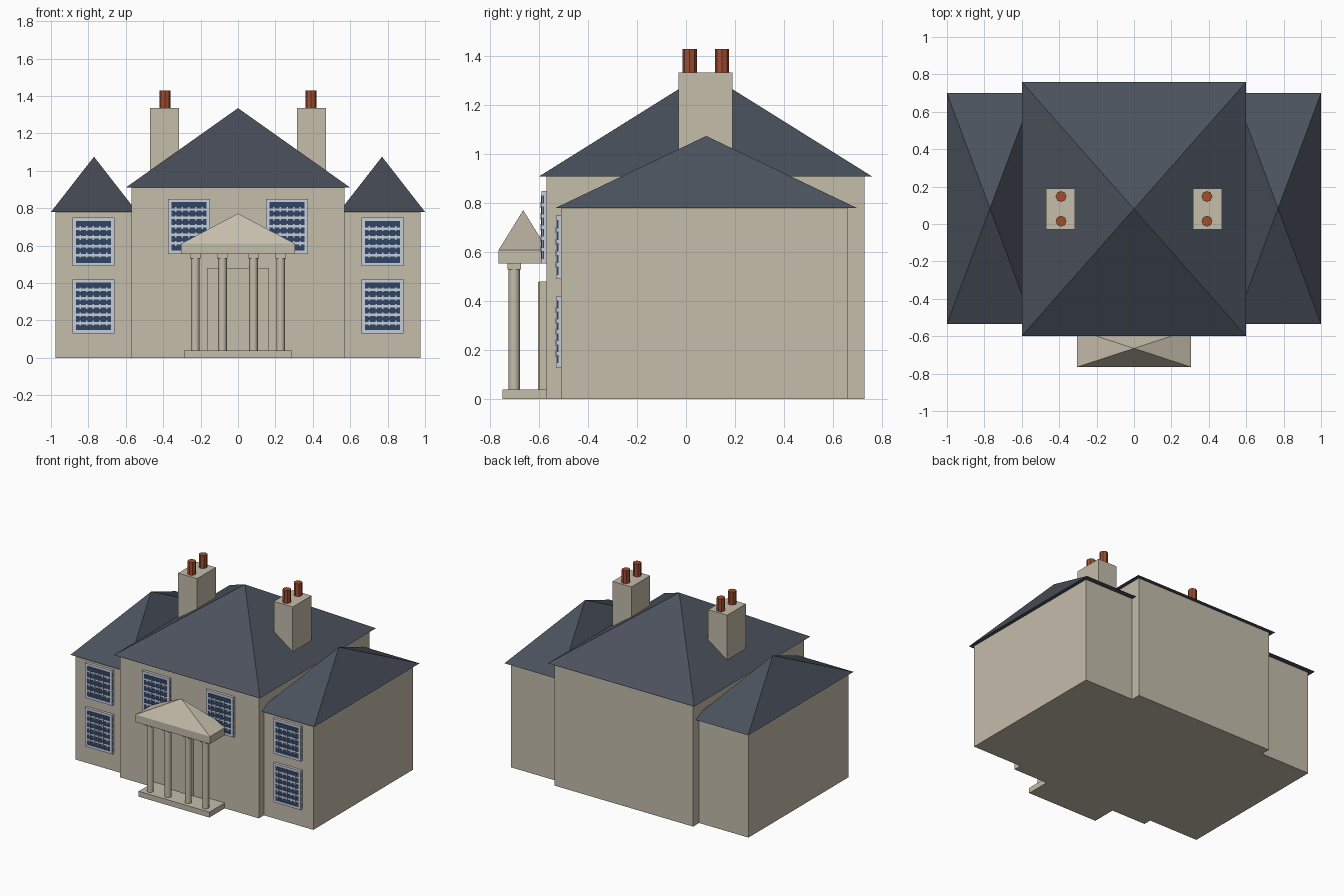
import bpy
import bmesh
from mathutils import Matrix, Vector

cube = bpy.data.objects.get("Cube")
if cube:
    bpy.data.objects.remove(cube, do_unlink=True)


def material(name, rgb):
    m = bpy.data.materials.new(name)
    m.use_nodes = True
    m.diffuse_color = (*rgb, 1)
    m.node_tree.nodes["Principled BSDF"].inputs["Base Color"].default_value = (*rgb, 1)
    return m


STONE = material("stone", (0.56, 0.51, 0.41))
SLATE = material("slate", (0.07, 0.083, 0.11))
CLAY = material("clay", (0.36, 0.075, 0.03))
FRAME = material("window_frame", (0.58, 0.62, 0.69))
GLASS = material("window_glass", (0.03, 0.058, 0.13))


def finish(name, bm, mat):
    bmesh.ops.recalc_face_normals(bm, faces=bm.faces)
    mesh = bpy.data.meshes.new(name)
    bm.to_mesh(mesh)
    bm.free()
    mesh.materials.append(mat)
    obj = bpy.data.objects.new(name, mesh)
    bpy.context.collection.objects.link(obj)
    return obj


def add_box(bm, x, y, z):
    """Each argument is a (low, high) pair."""
    mid = Vector([(a + b) / 2 for a, b in (x, y, z)])
    size = [b - a for a, b in (x, y, z)]
    bmesh.ops.create_cube(bm, size=1, matrix=Matrix.Translation(mid) @ Matrix.Diagonal((*size, 1)))


def box(name, mat, x, y, z):
    bm = bmesh.new()
    add_box(bm, x, y, z)
    return finish(name, bm, mat)


def pyramid(name, mat, x, y, z):
    """Hipped roof rising to a point above the middle of its base."""
    bm = bmesh.new()
    base = [bm.verts.new((px, py, z[0])) for px, py in
            ((x[0], y[0]), (x[1], y[0]), (x[1], y[1]), (x[0], y[1]))]
    tip = bm.verts.new((sum(x) / 2, sum(y) / 2, z[1]))
    bm.faces.new(base)
    for i in range(4):
        bm.faces.new((base[i], base[(i + 1) % 4], tip))
    return finish(name, bm, mat)


def cylinder(name, mat, x, y, radius, z, sides):
    bm = bmesh.new()
    bmesh.ops.create_cone(bm, cap_ends=True, segments=sides, radius1=radius, radius2=radius,
                          depth=z[1] - z[0],
                          matrix=Matrix.Translation((x, y, sum(z) / 2)))
    return finish(name, bm, mat)


def window(name, x, wall, z, rows):
    """Projecting frame, dark pane rows on its face and dark strips on its sides."""
    front = wall - 0.02
    half, margin, bar = 0.112, 0.018, 0.013
    box(name + "_frame", FRAME, (x - half, x + half), (front, wall + 0.01), z)
    pitch = (z[1] - z[0] - 2 * margin + bar) / rows
    panes = bmesh.new()
    for r in range(rows):
        low = z[0] + margin + r * pitch
        high = low + pitch - bar
        w = half - margin
        add_box(panes, (x - w, x + w), (front - 0.002, front + 0.002), (low, high))
        add_box(panes, (x - half - 0.001, x + half + 0.001),
                (front + 0.004, front + 0.009), (low, high))
    finish(name + "_panes", panes, GLASS)
    # Short glazing ticks where the upright bars meet the rows
    ticks = bmesh.new()
    for r in range(1, rows):
        level = z[0] + margin + r * pitch - bar / 2
        for c in range(-2, 3):
            cx = x + c * 0.035
            add_box(ticks, (cx - 0.004, cx + 0.004), (front - 0.004, front),
                    (level - bar, level + bar))
    finish(name + "_glazing_ticks", ticks, FRAME)


# Main block
box("main_walls", STONE, (-0.57, 0.57), (-0.57, 0.73), (0, 0.912))
pyramid("main_roof", SLATE, (-0.6, 0.6), (-0.6, 0.76), (0.91, 1.335))

# Wings, chimneys and windows on both sides
for side, s in (("left", 1), ("right", -1)):
    def span(a, b):
        return tuple(sorted((s * a, s * b)))

    box(side + "_wing_walls", STONE, span(0.56, 0.975), (-0.51, 0.66), (0, 0.782))
    pyramid(side + "_wing_roof", SLATE, span(0.54, 1.0), (-0.535, 0.7), (0.78, 1.075))
    box(side + "_chimney", STONE, span(0.315, 0.47), (-0.03, 0.19), (0.95, 1.335))
    for end, y in (("front", 0.015), ("back", 0.147)):
        cylinder(f"{side}_{end}_chimney_pot", CLAY, s * 0.39, y, 0.029, (1.33, 1.43), 8)
    window(side + "_lower_window", s * 0.773, -0.51, (0.13, 0.42), 6)
    window(side + "_upper_window", s * 0.773, -0.51, (0.49, 0.75), 5)
    window(side + "_main_window", s * 0.262, -0.57, (0.555, 0.85), 6)

# Portico
box("portico_step", STONE, (-0.29, 0.29), (-0.75, -0.56), (0, 0.04))
box("portico_beam", STONE, (-0.305, 0.305), (-0.765, -0.565), (0.555, 0.61))
pyramid("portico_roof", STONE, (-0.305, 0.305), (-0.765, -0.565), (0.61, 0.772))
for i, x in enumerate((-0.228, -0.083, 0.083, 0.228), 1):
    column = cylinder(f"column_{i}", STONE, x, -0.702, 0.023, (0.035, 0.535), 16)
    for face in column.data.polygons:
        face.use_smooth = len(face.vertices) == 4
    column.data.set_sharp_from_angle(angle=0.7)
    box(f"column_capital_{i}", STONE, (x - 0.028, x + 0.028), (-0.73, -0.674), (0.53, 0.557))

# Doorway
box("door_surround", STONE, (-0.165, 0.165), (-0.6, -0.56), (0.03, 0.48))
box("door_panel", STONE, (-0.055, 0.055), (-0.604, -0.596), (0.03, 0.478))
